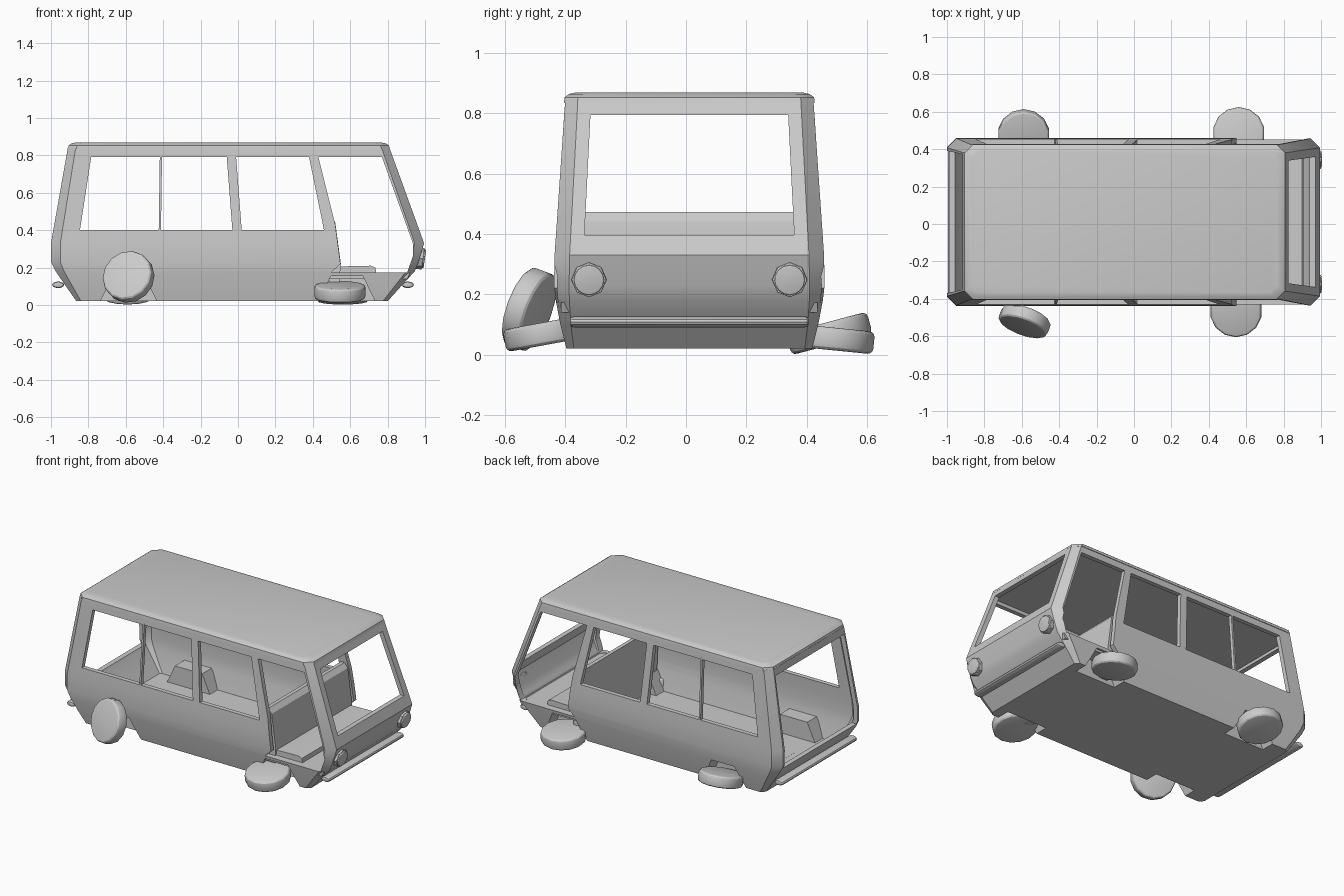
import bpy, bmesh, math
from mathutils import Vector, Matrix

if "Cube" in bpy.data.objects:
    bpy.data.objects.remove(bpy.data.objects["Cube"])

CY = 0.011  # body centreline in y


def finish(name, bm, bevel=0, segs=2):
    if bevel:
        edges = [e for e in bm.edges if e.calc_face_angle(0) > 0.7]
        bmesh.ops.bevel(bm, geom=edges, offset=bevel, segments=segs, affect='EDGES', profile=0.5)
    bmesh.ops.recalc_face_normals(bm, faces=bm.faces)
    me = bpy.data.meshes.new(name)
    bm.to_mesh(me)
    bm.free()
    ob = bpy.data.objects.new(name, me)
    bpy.context.collection.objects.link(ob)
    return ob


def loft(name, rings):
    """Closed loft of chamfered rectangles: (z, x0, x1, half width, chamfer)."""
    bm = bmesh.new()
    loops = []
    for z, x0, x1, h, c in rings:
        pts = [(x0 + c, -h), (x1 - c, -h), (x1, -h + c), (x1, h - c),
               (x1 - c, h), (x0 + c, h), (x0, h - c), (x0, -h + c)]
        loops.append([bm.verts.new((x, y + CY, z)) for x, y in pts])
    for a, b in zip(loops, loops[1:]):
        for i in range(8):
            j = (i + 1) % 8
            bm.faces.new((a[i], a[j], b[j], b[i]))
    bm.faces.new(loops[0])
    bm.faces.new(loops[-1])
    return finish(name, bm)


def prism(name, pts, axis, a, b, bevel=0):
    """Extrude a (x,z) outline along y, or a (y,z) outline along x."""
    bm = bmesh.new()
    ends = []
    for d in (a, b):
        ends.append([bm.verts.new((u, d + CY, v) if axis == 'y' else (d, u + CY, v)) for u, v in pts])
    n = len(pts)
    for i in range(n):
        j = (i + 1) % n
        bm.faces.new((ends[0][i], ends[0][j], ends[1][j], ends[1][i]))
    bm.faces.new(ends[0])
    bm.faces.new(ends[1])
    return finish(name, bm, bevel)


def disc(name, loc, axis, r, depth, seg, bevel, flat=1.0):
    bm = bmesh.new()
    bmesh.ops.create_cone(bm, cap_ends=True, segments=seg, radius1=r, radius2=r, depth=depth)
    rim = [e for e in bm.edges if abs(e.verts[0].co.z - e.verts[1].co.z) < 1e-5]
    bmesh.ops.bevel(bm, geom=rim, offset=bevel, segments=3, affect='EDGES', profile=0.5)
    rot = Vector((0, 0, 1)).rotation_difference(Vector(axis).normalized()).to_matrix().to_4x4()
    m = Matrix.Translation(loc) @ rot @ Matrix.Diagonal((1, flat, 1, 1))
    bmesh.ops.transform(bm, matrix=m, verts=bm.verts)
    return finish(name, bm)


def cut(ob, cutters, solid=0):
    if solid:
        s = ob.modifiers.new("shell", 'SOLIDIFY')
        s.thickness, s.offset, s.use_even_offset = solid, -1, True
    for c in cutters:
        m = ob.modifiers.new("cut", 'BOOLEAN')
        m.operation, m.solver, m.object = 'DIFFERENCE', 'EXACT', c
        c.hide_render = True
    bpy.context.view_layer.update()
    dg = bpy.context.evaluated_depsgraph_get()
    me = bpy.data.meshes.new_from_object(ob.evaluated_get(dg))
    ob.modifiers.clear()
    ob.data = me


# body shell
body = loft("body_shell", [
    (0.02, -0.864, 0.80, 0.408, 0.025),
    (0.10, -0.92, 0.872, 0.428, 0.035),
    (0.18, -0.975, 0.945, 0.443, 0.045),
    (0.23, -1.0, 0.965, 0.449, 0.05),
    (0.33, -1.0, 0.995, 0.447, 0.05),
    (0.84, -0.91, 0.81, 0.412, 0.042)])

# side window, door, windscreen and tailgate openings
cutters = [
    prism("cut_rear_window", [(-0.845, 0.4), (-0.03, 0.4), (-0.06, 0.79), (-0.785, 0.79)], 'y', -1, 1),
    prism("cut_mid_window", [(0.02, 0.4), (0.46, 0.4), (0.38, 0.79), (-0.01, 0.79)], 'y', -1, 1),
    prism("cut_front_door", [(0.5, 0.175), (0.905, 0.175), (0.935, 0.26), (0.935, 0.33), (0.77, 0.79),
                             (0.43, 0.79), (0.52, 0.43), (0.548, 0.22)], 'y', -1, 1),
    prism("cut_windscreen", [(-0.348, 0.397), (0.348, 0.397), (0.328, 0.795), (-0.328, 0.795)], 'x', 0.6, 1.3),
    prism("cut_tailgate", [(-0.385, 0.21), (0.385, 0.21), (0.362, 0.795), (-0.362, 0.795)], 'x', -1.3, -0.8)]

# wheel arches
arches = []
wells = []
for end, x in (("rear", -0.585), ("front", 0.582)):
    for side, s in (("right", -1), ("left", 1)):
        arch = [(x - 0.165, -0.01), (x + 0.165, -0.01), (x + 0.085, 0.155), (x - 0.085, 0.155)]
        arches.append(prism("cut_arch", arch, 'y', s * 0.32, s * 0.6))
        liner = [(x - 0.17, 0.021), (x + 0.17, 0.021), (x + 0.1, 0.17), (x - 0.1, 0.17)]
        w = prism(f"{end}_{side}_wheel_well", liner, 'y', s * 0.305, s * 0.405)
        wells.append((w, arches[-1]))
cut(body, cutters + arches, solid=0.03)
for w, c in wells:
    cut(w, [c])
for c in cutters + arches:
    bpy.data.objects.remove(c)

# roof cap
loft("roof", [(0.835, -0.91, 0.812, 0.416, 0.045),
              (0.853, -0.905, 0.807, 0.414, 0.045),
              (0.864, -0.89, 0.79, 0.40, 0.045),
              (0.869, -0.865, 0.765, 0.378, 0.04)])

# thin window dividers
for side, s in (("right", -1), ("left", 1)):
    bm = bmesh.new()
    bmesh.ops.create_cube(bm, size=1)
    for v in bm.verts:
        top = v.co.z > 0
        v.co = ((-0.418 if not top else -0.412) + v.co.x * 0.012,
                CY + s * (0.403 if top else 0.43) + v.co.y * 0.024, 0.8 if top else 0.39)
    finish(f"{side}_window_divider", bm)

# cab floor and bench
prism("cab_floor", [(0.49, 0.14), (0.905, 0.14), (0.92, 0.172), (0.49, 0.172)], 'y', -0.425, 0.425)
prism("bench_seat", [(0.5, 0.165), (0.74, 0.165), (0.735, 0.2), (0.71, 0.21), (0.5, 0.205)], 'y', -0.39, 0.39, 0.006)
prism("bench_back", [(0.49, 0.045), (0.535, 0.045), (0.55, 0.22), (0.52, 0.442),
                     (0.495, 0.472), (0.47, 0.472), (0.48, 0.3)], 'y', -0.4, 0.4)

# bumpers
for name, x in (("front_bumper", 0.908), ("rear_bumper", -0.962)):
    disc(name, (x, CY, 0.108), (0, 1, 0), 0.032, 0.79, 12, 0.012, 0.55)

# headlights
for side, s in (("right", -1), ("left", 1)):
    y = CY + s * 0.333
    disc(f"{side}_headlight_rim", (0.968, y, 0.25), (1, 0, -0.15), 0.058, 0.045, 8, 0.005)
    disc(f"{side}_headlight_lens", (0.972, y, 0.25), (1, 0, -0.15), 0.05, 0.055, 16, 0.006)

# splayed wheels
for name, loc, axis in (
        ("rear_right_wheel", (-0.585, -0.52, 0.15), (-0.32, -0.88, 0.33)),
        ("rear_left_wheel", (-0.59, 0.475, 0.07), (0, -0.26, 0.97)),
        ("front_right_wheel", (0.545, -0.465, 0.07), (0, -0.18, 0.98)),
        ("front_left_wheel", (0.56, 0.485, 0.052), (0, 0.1, 0.99))):
    disc(name, loc, axis, 0.139, 0.075, 14, 0.018)

# shading
bpy.ops.object.select_all(action='SELECT')
bpy.context.view_layer.objects.active = body
bpy.ops.object.shade_smooth_by_angle(angle=math.radians(28))
